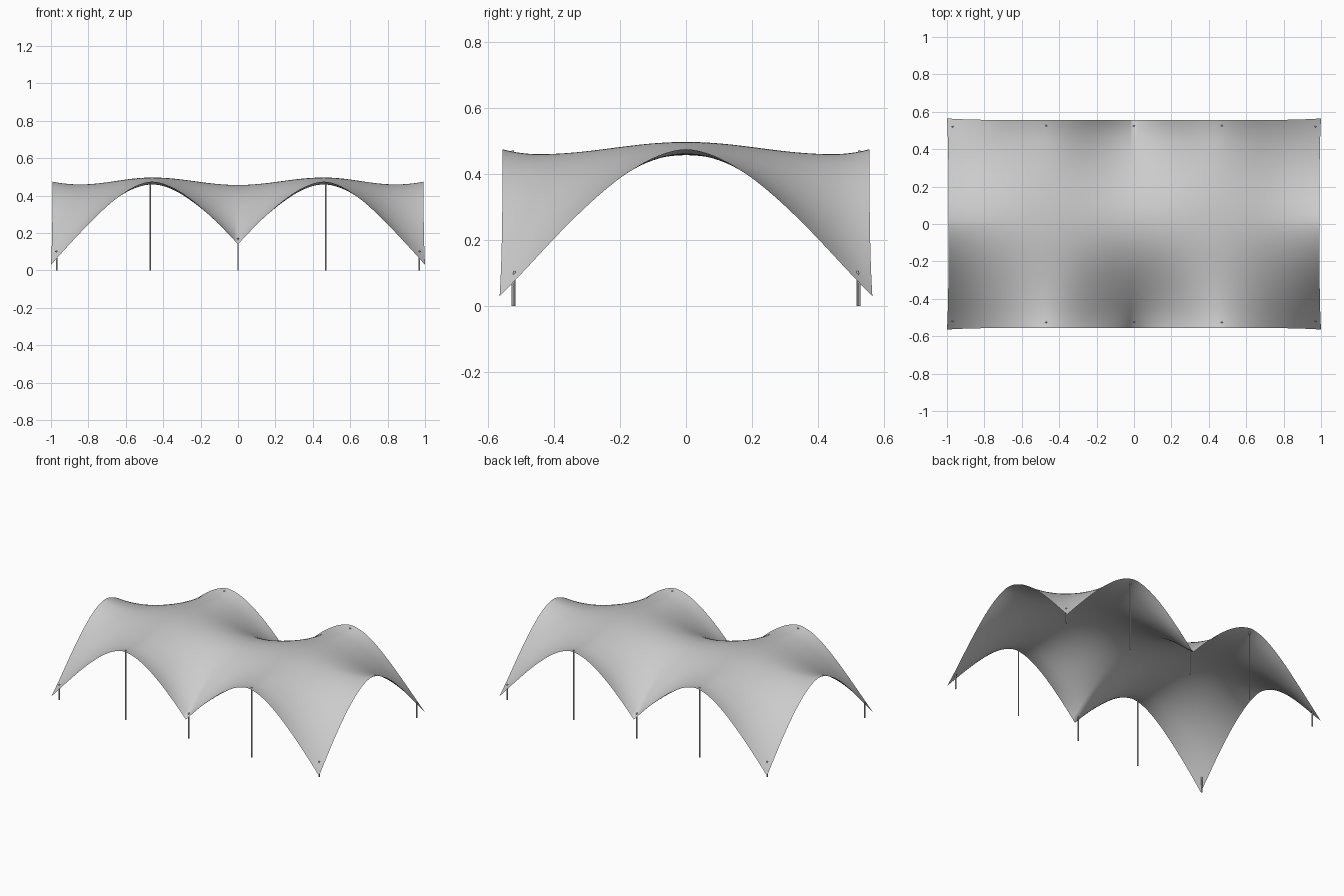
import bpy, bmesh, math

if "Cube" in bpy.data.objects:
    bpy.data.objects.remove(bpy.data.objects["Cube"])

HX, HY, PX = 1.0, 0.56, 0.46      # half length, half depth, x of the arch peaks


def sag(d, dip, end, depth=0.037, lift=0.015):
    """Ridge line: falls gently from the crown to a dip, then lifts to the edge."""
    if d < dip:
        return -depth * (0.5 - 0.5 * math.cos(math.pi * d / dip))
    return -depth + lift * ((d - dip) / (end - dip)) ** 2


def cloth_height(x, y):
    x, y = abs(x), abs(y)
    v = y / HY
    z = 0.497 + sag(y, 0.45, HY)
    if x > PX:                    # outer panel, pulled down to the corner
        u = (x - PX) / (HX - PX)
        z += sag(x - PX, 0.39, HX - PX)
        return z - 0.423 * u ** 1.7 * v ** 1.7
    u = (PX - x) / PX             # inner panel, pulled down at mid edge
    smooth = 0.5 - 0.5 * math.cos(math.pi * u)
    z -= 0.04 * smooth
    k = v ** 3
    return z - 0.295 * (smooth * (1 - k) + u ** 1.7 * k) * v ** 2.05


# Stretched canopy sheet
NX, NY = 100, 56
bm = bmesh.new()
rows = []
for j in range(NY + 1):
    y = -HY + 2 * HY * j / NY
    row = []
    for i in range(NX + 1):
        x = -HX + 2 * HX * i / NX
        # rim is drawn in slightly between the tie-down points
        px = x * (1 - 0.008 * (1 - (y / HY) ** 4) * x * x)
        py = y * (0.992 + 0.016 * abs(x) ** 8)
        row.append(bm.verts.new((px, py, cloth_height(x, y))))
    rows.append(row)
for j in range(NY):
    for i in range(NX):
        bm.faces.new((rows[j][i], rows[j][i + 1], rows[j + 1][i + 1], rows[j + 1][i]))
mesh = bpy.data.meshes.new("canopy")
bm.to_mesh(mesh)
bm.free()
mesh.shade_smooth()
canopy = bpy.data.objects.new("canopy", mesh)
bpy.context.collection.objects.link(canopy)


# Support poles with small rounded tips
def pole(name, x, y, top, r=0.004):
    bpy.ops.mesh.primitive_cylinder_add(vertices=12, radius=r, depth=top,
                                        location=(x, y, top / 2))
    bpy.context.object.name = name
    bpy.ops.object.shade_smooth_by_angle()
    bpy.ops.mesh.primitive_uv_sphere_add(segments=12, ring_count=8, radius=r * 1.2,
                                         location=(x, y, top))
    bpy.context.object.name = name + "_tip"
    bpy.ops.object.shade_smooth_by_angle()


for sy, side in ((-1, "front"), (1, "back")):
    pole(side + "_middle_pole", 0, sy * 0.525, 0.17)
    for sx, end in ((-1, "left"), (1, "right")):
        pole(f"{side}_{end}_corner_pole", sx * 0.97, sy * 0.52, 0.102)
        pole(f"{side}_{end}_tall_pole", sx * 0.47, sy * 0.525, 0.468)
